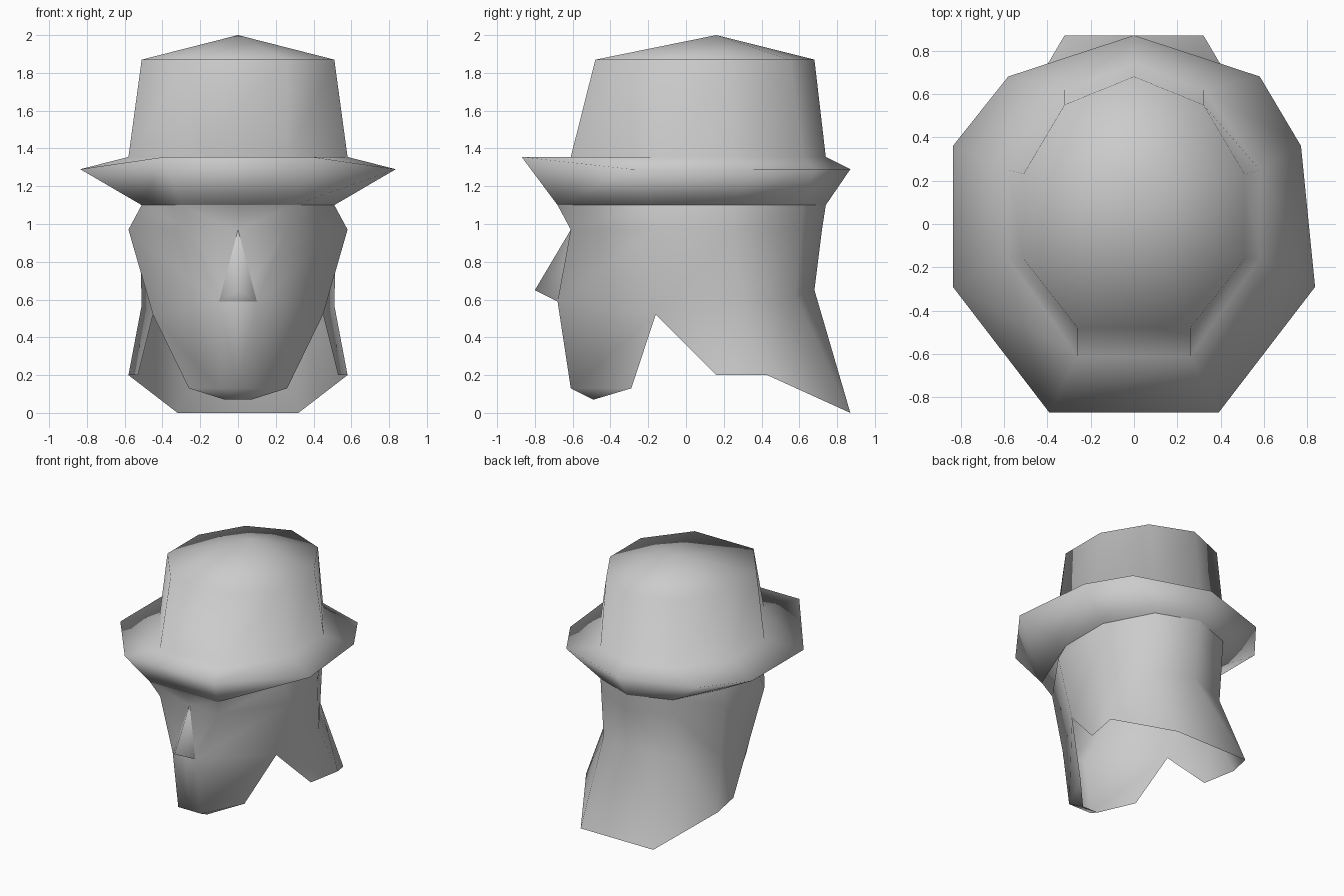
import bpy
import bmesh

cube = bpy.data.objects.get("Cube")
if cube:
    bpy.data.objects.remove(cube)

grey = bpy.data.materials.new("plain grey")
grey.use_nodes = True
colour = (0.6, 0.6, 0.6, 1)
grey.diffuse_color = colour
grey.node_tree.nodes["Principled BSDF"].inputs["Base Color"].default_value = colour


def finish(bm, name, mirror=False):
    """Turn a bmesh into a smooth grey object, optionally mirrored in x."""
    mesh = bpy.data.meshes.new(name)
    bm.to_mesh(mesh)
    bm.free()
    mesh.materials.append(grey)
    mesh.shade_smooth()
    obj = bpy.data.objects.new(name, mesh)
    bpy.context.collection.objects.link(obj)
    if mirror:
        mod = obj.modifiers.new("mirror", 'MIRROR')
        mod.use_clip = True
        mod.merge_threshold = 0.001
    return obj


def row(bm, points):
    return [bm.verts.new(p) for p in points]


def strip(bm, upper, lower):
    for j in range(len(upper) - 1):
        bm.faces.new((upper[j], upper[j + 1], lower[j + 1], lower[j]))


def flat(points, z):
    return [(x, y, z) for x, y in points]


def loop(half):
    """Full closed ring from a back-to-front half that starts on the centre."""
    ring = half + [(-x, y, z) for x, y, z in reversed(half[1:])]
    return ring + ring[:1]


# Hat: domed crown, upturned brim, band that meets the head
crown_top = flat([(0, .68), (.32, .55), (.51, .23), (.51, -.16), (.26, -.48)], 1.87)
crown_base = flat([(0, .74), (.32, .62), (.58, .25), (.58, -.16), (.26, -.61)], 1.355)
brim = flat([(0, .87), (.58, .68), (.835, .36), (.835, -.29)], 1.29) + [(.39, -.87, 1.355)]
head_top = flat([(0, .74), (.32, .62), (.51, .26), (.51, -.16), (.3, -.68)], 1.1)

bm = bmesh.new()
rings = []
for half in (crown_top, crown_base, brim, head_top):
    verts = row(bm, loop(half)[:-1])
    rings.append(verts + verts[:1])
rings[2][2].co.x = .77                      # slightly bent brim corner
for upper, lower in zip(rings, rings[1:]):
    strip(bm, upper, lower)
apex = bm.verts.new((0, .16, 2))
for a, b in zip(rings[0], rings[0][1:]):
    bm.faces.new((apex, b, a))
finish(bm, "hat")

# Head: half a sheet from the back round to the face, then mirrored
bm = bmesh.new()
top = row(bm, head_top + [(0, -.68, 1.1)])
brow = row(bm, flat([(0, .72), (.32, .61), (.52, .26), (.58, -.16),
                     (.26, -.61), (0, -.61)], .97))
cheek = row(bm, [(0, .68, .65), (.32, .58, .62), (.51, .29, .57),
                 (.45, -.16, .52), (.1, -.68, .59), (0, -.68, .59)])
strip(bm, top, brow)
strip(bm, brow, cheek)

# Hair flaring out at the nape
hair = row(bm, [(0, .87, 0), (.32, .87, 0), (.58, .43, .2), (.53, .16, .2)])
strip(bm, cheek[:4], hair)

# Beard with a tucked-under tip
beard = row(bm, [(.26, -.29, .13), (.1, -.61, .13), (0, -.61, .13)])
tip = row(bm, [(.07, -.49, .07), (0, -.49, .07)])
strip(bm, cheek[3:], beard)
bm.faces.new((beard[0], beard[1], tip[0]))
strip(bm, beard[1:], tip)
finish(bm, "head_with_beard", mirror=True)

# Nose: wedge from brow to tip
bm = bmesh.new()
bridge, point, right, left = row(bm, [(0, -.61, .97), (0, -.8, .65),
                                      (-.1, -.68, .59), (.1, -.68, .59)])
for face in ((bridge, right, point), (bridge, point, left), (point, right, left)):
    bm.faces.new(face)
finish(bm, "nose")
